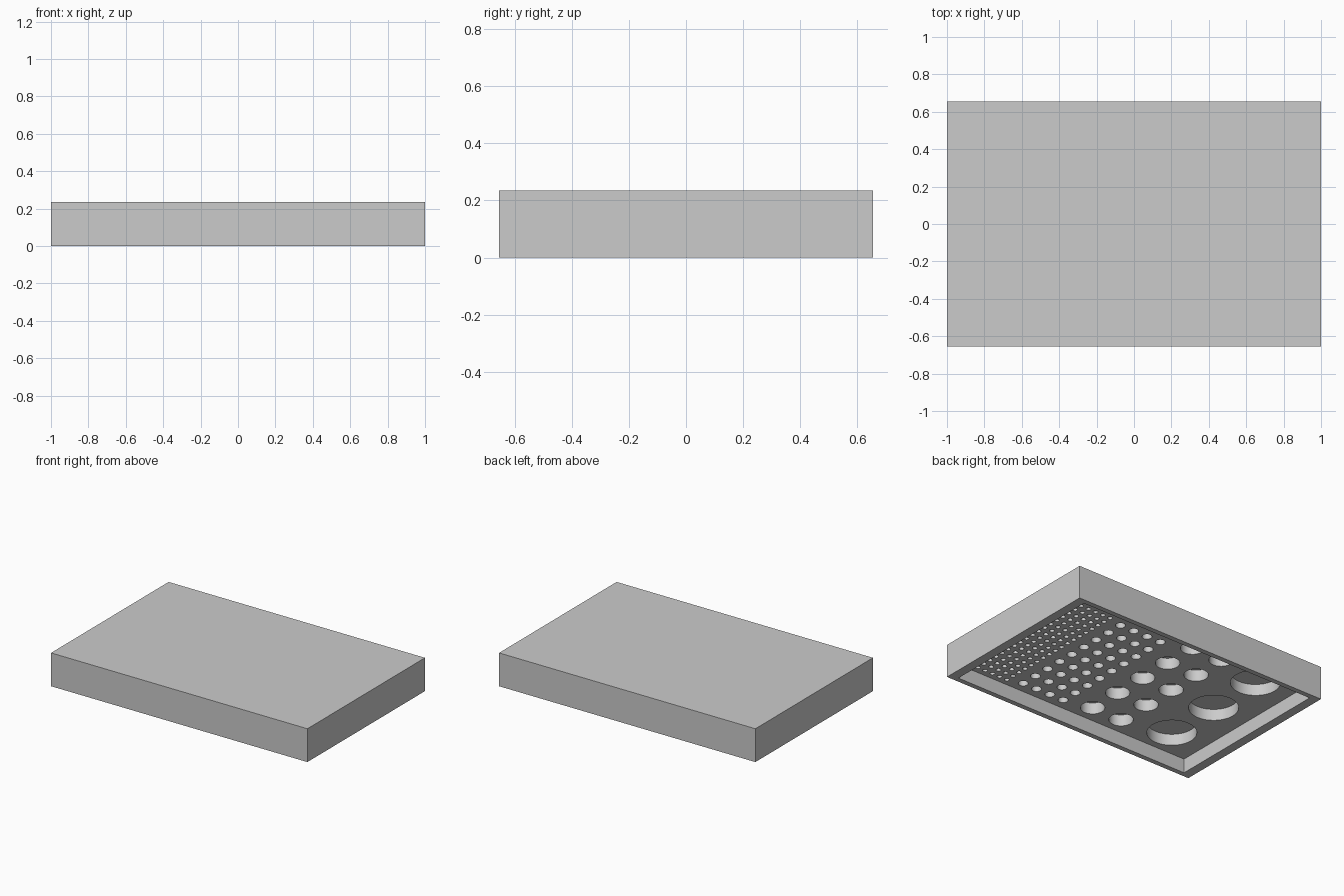
import bpy
import bmesh
from mathutils import Matrix, Vector

cube = bpy.data.objects.get("Cube")
if cube:
    bpy.data.objects.remove(cube, do_unlink=True)

LENGTH, WIDTH, HEIGHT = 2.0, 1.31, 0.235
RIM_X, RIM_Y = 0.065, 0.035
FLOOR_Z, WELL_TOP = 0.10, 0.18

grey = bpy.data.materials.new("light_grey")
grey.use_nodes = True
grey.diffuse_color = (0.6, 0.6, 0.6, 1)
grey.node_tree.nodes["Principled BSDF"].inputs["Base Color"].default_value = (0.6, 0.6, 0.6, 1)


def add_box(bm, size, z_low, z_high):
    matrix = Matrix.Translation((0, 0, (z_low + z_high) / 2))
    matrix = matrix @ Matrix.Diagonal(Vector((size[0], size[1], z_high - z_low, 1)))
    bmesh.ops.create_cube(bm, size=1, matrix=matrix)


def add_wells(bm, columns, rows, pitch, radius, sides):
    """Grid of round wells, centred across the width."""
    for x in columns:
        for row in range(rows):
            y = (row - (rows - 1) / 2) * pitch
            centre = Matrix.Translation((x, y, (WELL_TOP + FLOOR_Z / 2) / 2))
            bmesh.ops.create_cone(bm, cap_ends=True, segments=sides, radius1=radius,
                                  radius2=radius, depth=WELL_TOP - FLOOR_Z / 2, matrix=centre)


def finish(bm, name):
    mesh = bpy.data.meshes.new(name)
    bm.to_mesh(mesh)
    bm.free()
    mesh.materials.append(grey)
    obj = bpy.data.objects.new(name, mesh)
    bpy.context.collection.objects.link(obj)
    return obj


# Solid block
bm = bmesh.new()
add_box(bm, (LENGTH, WIDTH), 0, HEIGHT)
block = finish(bm, "block")

# Shallow recess in the underside
bm = bmesh.new()
add_box(bm, (LENGTH - 2 * RIM_X, WIDTH - 2 * RIM_Y), -FLOOR_Z, FLOOR_Z)
recess = finish(bm, "recess_cutter")

# Wells in four sizes, from large to tiny
bm = bmesh.new()
add_wells(bm, [-0.66], 3, 0.413, 0.159, 64)
add_wells(bm, [-0.307, -0.071], 5, 0.247, 0.078, 48)
add_wells(bm, [0.135 + 0.11 * i for i in range(4)], 10, 0.12, 0.032, 32)
add_wells(bm, [0.576 + 0.06 * i for i in range(5)], 20, 0.06, 0.016, 24)
wells = finish(bm, "well_cutter")

# Cut the block, then discard the cutters
for cutter in (recess, wells):
    cutter.hide_render = True
    cut = block.modifiers.new(cutter.name, 'BOOLEAN')
    cut.operation = 'DIFFERENCE'
    cut.solver = 'EXACT'
    cut.object = cutter
bpy.context.view_layer.update()
graph = bpy.context.evaluated_depsgraph_get()
result = bpy.data.meshes.new_from_object(block.evaluated_get(graph))
block.modifiers.clear()
block.data = result
for cutter in (recess, wells):
    bpy.data.objects.remove(cutter, do_unlink=True)

# Smooth well walls, sharp edges elsewhere
bpy.ops.object.select_all(action='DESELECT')
block.select_set(True)
bpy.context.view_layer.objects.active = block
bpy.ops.object.shade_smooth_by_angle()
